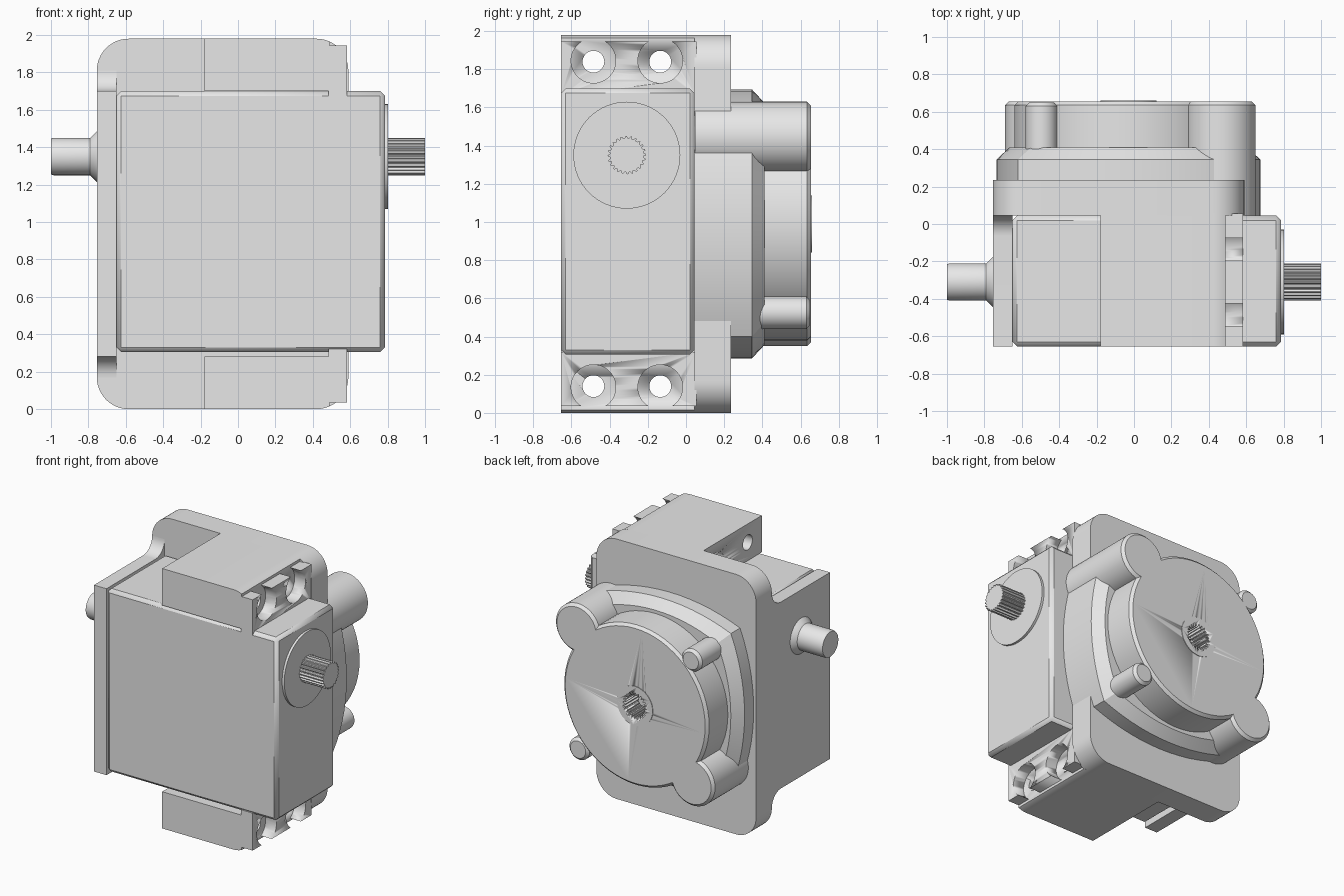
import bpy, bmesh, math
from mathutils import Vector

if "Cube" in bpy.data.objects:
    bpy.data.objects.remove(bpy.data.objects["Cube"], do_unlink=True)

grey = bpy.data.materials.new("plain_grey")
grey.use_nodes = True
grey.diffuse_color = (0.8, 0.8, 0.8, 1)
grey.node_tree.nodes["Principled BSDF"].inputs["Base Color"].default_value = (0.8, 0.8, 0.8, 1)


def activate(obj):
    bpy.ops.object.select_all(action="DESELECT")
    obj.select_set(True)
    bpy.context.view_layer.objects.active = obj


def loft(name, rings, axis):
    """Skin through (profile, offset) rings; axis 'x' profiles are (y, z), axis 'y' profiles are (x, z)."""
    bm = bmesh.new()
    loops = []
    for profile, d in rings:
        loops.append([bm.verts.new(Vector((d, u, v) if axis == "x" else (u, d, v))) for u, v in profile])
    for a, b in zip(loops, loops[1:]):
        n = len(a)
        for i in range(n):
            j = (i + 1) % n
            bm.faces.new((a[i], a[j], b[j], b[i]))
    bm.faces.new(loops[0])
    bm.faces.new(loops[-1])
    bmesh.ops.recalc_face_normals(bm, faces=bm.faces)
    mesh = bpy.data.meshes.new(name)
    bm.to_mesh(mesh)
    bm.free()
    mesh.materials.append(grey)
    obj = bpy.data.objects.new(name, mesh)
    bpy.context.collection.objects.link(obj)
    activate(obj)
    bpy.ops.object.shade_smooth_by_angle(angle=math.radians(25))
    return obj


def prism(name, profile, a, b, axis):
    return loft(name, [(profile, a), (profile, b)], axis)


def box(name, x, y, z):
    return prism(name, [(x[0], z[0]), (x[1], z[0]), (x[1], z[1]), (x[0], z[1])], y[0], y[1], "y")


def arc(cu, cv, r, start, end, n=12):
    angles = [math.radians(start + (end - start) * i / n) for i in range(n + 1)]
    return [(cu + r * math.cos(t), cv + r * math.sin(t)) for t in angles]


def circle(cu, cv, r, n=64):
    return arc(cu, cv, r, 0, 360, n)[:-1]


def splined(cu, cv, r, depth, teeth=24):
    pts = []
    for i in range(teeth * 4):
        t = math.tau * i / (teeth * 4)
        rad = r if i % 4 < 2 else r - depth
        pts.append((cu + rad * math.cos(t), cv + rad * math.sin(t)))
    return pts


def cut(obj, cutter):
    activate(obj)
    mod = obj.modifiers.new("cut", "BOOLEAN")
    mod.operation = "DIFFERENCE"
    mod.solver = "EXACT"
    mod.object = cutter
    bpy.ops.object.modifier_apply(modifier=mod.name)
    bpy.data.objects.remove(cutter, do_unlink=True)


MID = 0.99
FRONT, SEAT, REAR = -0.655, 0.045, 0.235
LEFT, RIGHT, CORNER = -0.755, 0.59, 0.17


def flip(profile):
    return [(u, 2 * MID - v) for u, v in profile]


# Rounded mounting plate
lo, hi = CORNER, 2 * MID - CORNER
plate = (arc(RIGHT - CORNER, hi, CORNER, 0, 90) + arc(LEFT + CORNER, hi, CORNER, 90, 180)
         + arc(LEFT + CORNER, lo, CORNER, 180, 270) + arc(RIGHT - CORNER, lo, CORNER, 270, 360))
prism("mounting_plate", plate, SEAT, REAR, "y")

# Main body with chamfered edges
body = box("main_body", (-0.65, 0.785), (FRONT, SEAT), (0.305, 1.70))
activate(body)
bevel = body.modifiers.new("chamfer", "BEVEL")
bevel.width = 0.025
bevel.segments = 1
bpy.ops.object.modifier_apply(modifier=bevel.name)

# Side plate with concave fillets running into the mounting plate
r = 0.11
upper = [(FRONT, 1.70)] + arc(SEAT - r, 1.70 + r, r, 270, 360) + [(SEAT + 0.02, 1.70 + r)]
prism("side_plate", upper + flip(upper)[::-1], LEFT, -0.65, "x")

# Mounting blocks and counterbored flanges above and below the body
block = ([(-0.18, 1.70), (0.49, 1.70)]
         + [p for p in arc(RIGHT - CORNER, hi, CORNER, 60, 90, 8) if p[0] < 0.489]
         + [(-0.18, 2 * MID)])
block.insert(2, (0.49, hi + math.sqrt(CORNER ** 2 - 0.07 ** 2)))
for side, shape in (("upper", lambda p: p), ("lower", flip)):
    blk = prism(side + "_block", shape(block), FRONT, SEAT + 0.01, "y")
    flange = prism(side + "_flange", shape([(0.485, 1.66), (0.582, 1.66), (0.582, 1.945), (0.485, 1.945)]),
                   FRONT, SEAT + 0.01, "y")
    for y in (-0.485, -0.135):
        cut(blk, prism("hole_cutter", shape(circle(y, 1.84, 0.057, 32)), -0.3, 0.7, "x"))
        cut(flange, prism("bore_cutter", shape(circle(y, 1.845, 0.117, 48)), 0.4, 0.7, "x"))

# Gearbox base: a square with bowed sides and a chamfered rear rim
CX = -0.03


def bowed(half, sag=0.115, n=14):
    c = half - sag
    radius = (c * c + sag * sag) / (2 * sag)
    span = math.degrees(math.asin(c / radius))
    pts = []
    for k in range(4):
        a = math.radians(90 * k)
        for u, v in arc(half - radius, 0, radius, -span, span, n)[:-1]:
            pts.append((CX + u * math.cos(a) - v * math.sin(a), MID + u * math.sin(a) + v * math.cos(a)))
    return pts


loft("gearbox_base", [(bowed(0.705), SEAT), (bowed(0.705), 0.345), (bowed(0.635), 0.41)], "y")


# Gearbox cover with bosses and a splined socket
def bevelled_cylinder(name, x, z, radius, y0, y1, rim=0.02):
    return loft(name, [(circle(x, z, radius), y0), (circle(x, z, radius), y1 - rim),
                       (circle(x, z, radius - rim), y1)], "y")


cover = bevelled_cylinder("gearbox_cover", CX, MID, 0.61, 0.36, 0.655)
ring = prism("socket_ring", circle(CX, MID, 0.15), 0.64, 0.659, "y")
for part in (cover, ring):
    cut(part, prism("socket_cutter", splined(CX, MID, 0.1, 0.02), 0.48, 0.75, "y"))
prism("socket_pin", circle(CX, MID, 0.04, 24), 0.45, 0.56, "y")

for s, side in ((1, "left"), (-1, "right")):
    bevelled_cylinder(side + "_large_boss", -0.02 + s * 0.485, MID + s * 0.455, 0.185, SEAT + 0.001, 0.655)
    bevelled_cylinder(side + "_small_boss", -0.02 + s * 0.475, MID - s * 0.465, 0.085, 0.3, 0.65)

# Shafts and bearing disc
SY, SZ = -0.31, 1.35
prism("bearing_disc", circle(SY, SZ, 0.28), 0.77, 0.803, "x")
prism("splined_shaft", splined(SY, SZ, 0.1, 0.012), 0.79, 1.0, "x")
loft("plain_shaft", [(circle(SY, SZ, 0.14), LEFT + 0.01), (circle(SY, SZ, 0.135), LEFT),
                     (circle(SY, SZ, 0.1), -0.79), (circle(SY, SZ, 0.1), -0.985),
                     (circle(SY, SZ, 0.095), -1.0)], "x")
